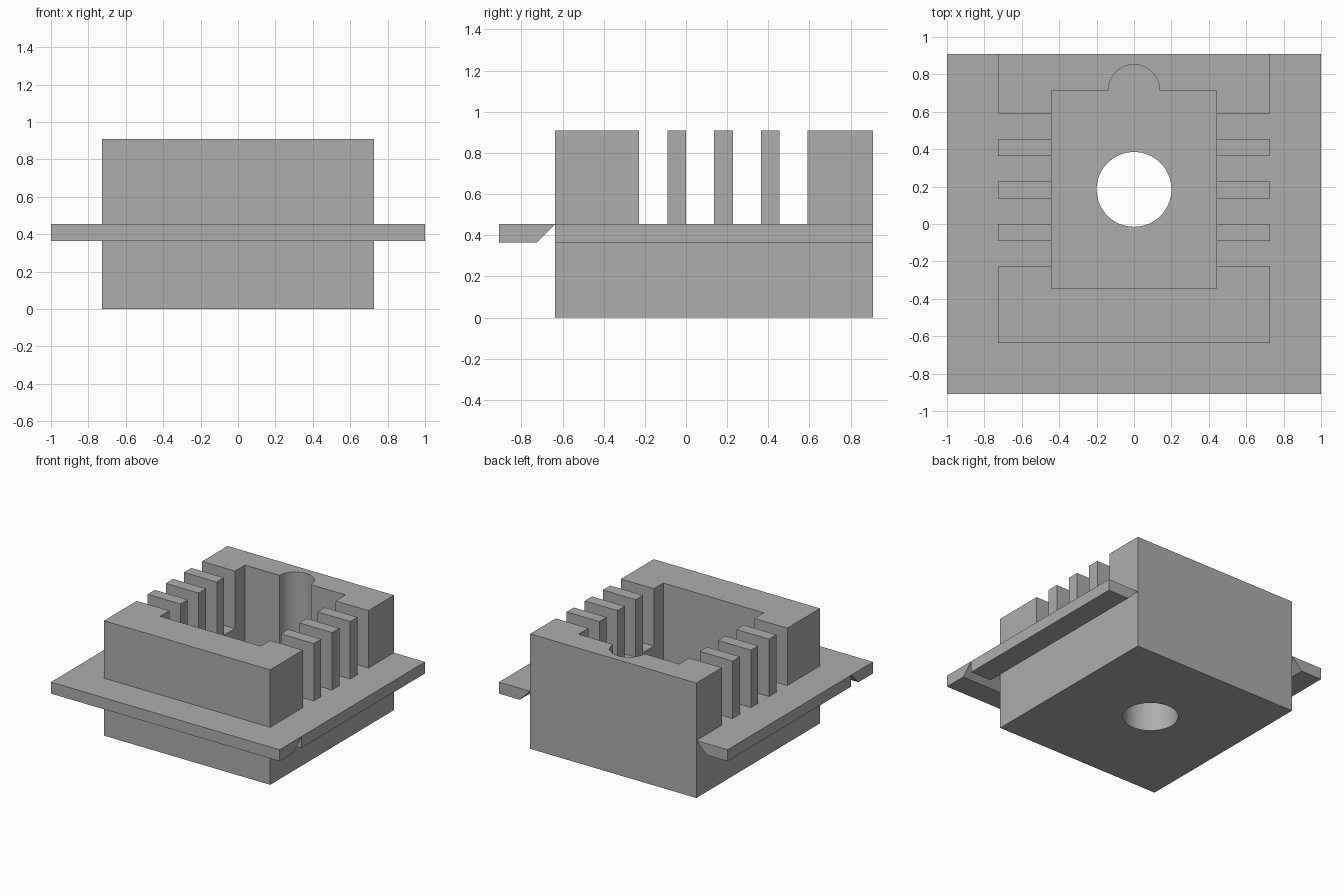
import bpy
import bmesh
import math

if "Cube" in bpy.data.objects:
    bpy.data.objects.remove(bpy.data.objects["Cube"], do_unlink=True)

U = 1 / 11  # design module: the flange is 22 modules wide

grey = bpy.data.materials.new("plain_grey")
grey.use_nodes = True
colour = (0.42, 0.42, 0.42, 1)
grey.diffuse_color = colour
grey.node_tree.nodes["Principled BSDF"].inputs["Base Color"].default_value = colour


def finish(name, bm):
    bmesh.ops.recalc_face_normals(bm, faces=bm.faces)
    mesh = bpy.data.meshes.new(name)
    bm.to_mesh(mesh)
    bm.free()
    mesh.materials.append(grey)
    ob = bpy.data.objects.new(name, mesh)
    bpy.context.collection.objects.link(ob)
    return ob


def box(name, x, y, z):
    bm = bmesh.new()
    bmesh.ops.create_cube(bm, size=1)
    for v in bm.verts:
        v.co = [r[0] if c < 0 else r[1] for c, r in zip(v.co, (x, y, z))]
    return finish(name, bm)


def cylinder(name, y, radius, z):
    bm = bmesh.new()
    bmesh.ops.create_cone(bm, cap_ends=True, segments=64, radius1=radius,
                          radius2=radius, depth=z[1] - z[0])
    bmesh.ops.translate(bm, verts=bm.verts, vec=(0, y, sum(z) / 2))
    return finish(name, bm)


def cut(target, cutter):
    mod = target.modifiers.new("cut", 'BOOLEAN')
    mod.operation = 'DIFFERENCE'
    mod.solver = 'EXACT'
    mod.object = cutter
    bpy.context.view_layer.objects.active = target
    bpy.ops.object.modifier_apply(modifier=mod.name)
    bpy.data.objects.remove(cutter, do_unlink=True)


def rail(name, place, start, end):
    # Chamfered section (distance from body, height), swept along the body wall
    section = [(0, 5 * U), (3 * U, 5 * U), (3 * U, 4 * U), (U, 4 * U)]
    bm = bmesh.new()
    rings = [[bm.verts.new(place(d, along, z)) for d, z in section]
             for along in (start, end)]
    bm.faces.new(rings[0])
    bm.faces.new(rings[1])
    for i in range(4):
        j = (i + 1) % 4
        bm.faces.new((rings[0][i], rings[0][j], rings[1][j], rings[1][i]))
    return finish(name, bm)


# Housing block
front, back, top, floor = -7 * U, 10 * U, 10 * U, 3 * U
housing = box("housing", (-8 * U, 8 * U), (front, back), (0, top))

# Pocket with a rounded relief in its back wall
cut(housing, box("pocket", (-0.44, 0.44), (-0.345, 0.715), (floor, 1.2)))
cut(housing, cylinder("relief", 0.715, 0.137, (floor, 1.2)))

# Hole through the floor
cut(housing, cylinder("floor_hole", 0.185, 0.2, (-0.2, 0.6)))

# Vent slots through both side walls
for i in range(4):
    y = (i - 1) * 2.5 * U
    cut(housing, box("slot", (-1.2, 1.2), (y, y + 1.5 * U), (5 * U, 1.2)))

# Smooth round walls, sharp corners
bpy.ops.object.select_all(action='DESELECT')
housing.select_set(True)
bpy.context.view_layer.objects.active = housing
bpy.ops.object.shade_smooth_by_angle(angle=math.radians(30))

# Mounting flange: two side rails and a front rail
for name, side in (("left_rail", 1), ("right_rail", -1)):
    rail(name, lambda d, a, z: (side * (8 * U + d), a, z), front, back)
rail("front_rail", lambda d, a, z: (a, front - d, z), -1, 1)
